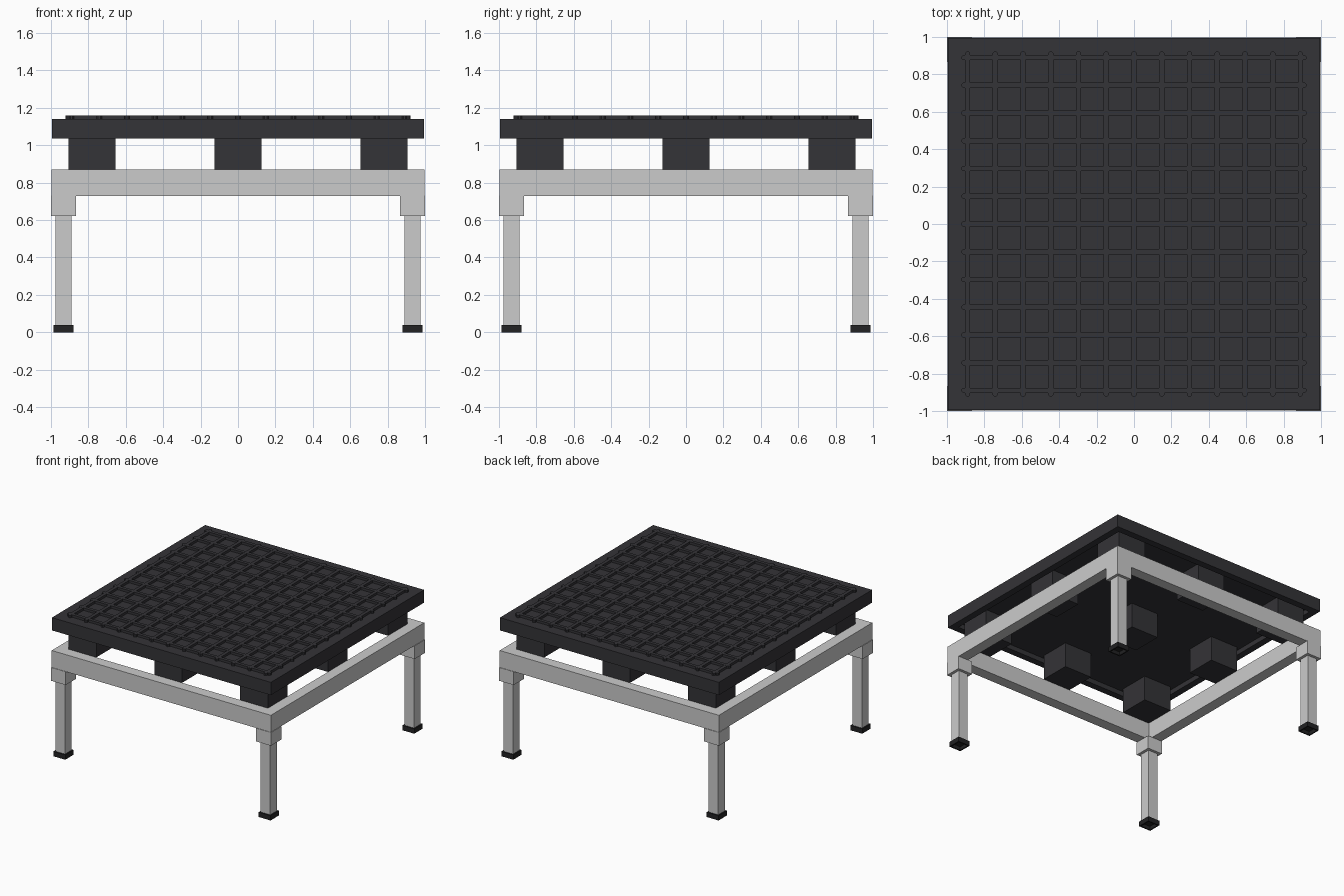
import bpy, bmesh
from math import pi
from mathutils import Matrix

if "Cube" in bpy.data.objects:
    bpy.data.objects.remove(bpy.data.objects["Cube"])


def material(name, rgb):
    m = bpy.data.materials.new(name)
    m.diffuse_color = (*rgb, 1)
    m.use_nodes = True
    m.node_tree.nodes["Principled BSDF"].inputs["Base Color"].default_value = m.diffuse_color
    return m


dark = material("dark_plastic", (0.034, 0.033, 0.038))
rubber = material("black_rubber", (0.016, 0.016, 0.017))


def finish(name, bm, mat=None):
    bmesh.ops.recalc_face_normals(bm, faces=bm.faces)
    me = bpy.data.meshes.new(name)
    bm.to_mesh(me)
    bm.free()
    ob = bpy.data.objects.new(name, me)
    bpy.context.collection.objects.link(ob)
    if mat:
        me.materials.append(mat)
    return ob


def box(name, cx, cy, half, z0, z1, mat=None, recess=None):
    """Square box; recess = (wall, depth) sinks a pocket into the underside."""
    bm = bmesh.new()
    bmesh.ops.create_cube(bm, size=1, matrix=Matrix.Translation((cx, cy, (z0 + z1) / 2))
                          @ Matrix.Diagonal((2 * half, 2 * half, z1 - z0, 1)))
    if recess:
        bottom = min(bm.faces, key=lambda f: f.calc_center_median().z)
        bmesh.ops.inset_region(bm, faces=[bottom], thickness=recess[0])
        pocket = bmesh.ops.extrude_face_region(bm, geom=[bottom])["geom"]
        if bottom.is_valid:
            bm.faces.remove(bottom)
        bmesh.ops.translate(bm, vec=(0, 0, recess[1]),
                            verts=[v for v in pocket if isinstance(v, bmesh.types.BMVert)])
    return finish(name, bm, mat)


def frame(name, outer, inner, z0, z1):
    """Mitred square ring swept from a rectangular section."""
    bm = bmesh.new()
    rings = [[bm.verts.new((sx * r, sy * r, z))
              for r, z in ((outer, z0), (outer, z1), (inner, z1), (inner, z0))]
             for sx, sy in ((-1, -1), (1, -1), (1, 1), (-1, 1))]
    for i in range(4):
        a, b = rings[i], rings[(i + 1) % 4]
        for j in range(4):
            k = (j + 1) % 4
            bm.faces.new((a[j], b[j], b[k], a[k]))
    return finish(name, bm)


def ribs(name, angle, z0, z1):
    """Row of parallel ribs with chamfered ends."""
    bm = bmesh.new()
    w, l, c = 0.014, 0.922, 0.008
    outline = [(-l, -w + c), (-l + c, -w), (l - c, -w), (l, -w + c),
               (l, w - c), (l - c, w), (-l + c, w), (-l, w - c)]
    for k in range(-6, 7):
        f = bm.faces.new([bm.verts.new((x, y + k * 0.1483, z0)) for x, y in outline])
        top = bmesh.ops.extrude_face_region(bm, geom=[f])["geom"]
        bmesh.ops.translate(bm, vec=(0, 0, z1 - z0),
                            verts=[v for v in top if isinstance(v, bmesh.types.BMVert)])
    bmesh.ops.rotate(bm, verts=bm.verts, matrix=Matrix.Rotation(angle, 3, 'Z'))
    return finish(name, bm, dark)


# Pallet deck with recessed underside and raised grid
box("pallet_deck", 0, 0, 0.995, 1.035, 1.14, dark, recess=(0.08, 0.04))
ribs("deck_ribs_x", 0, 1.135, 1.16)
ribs("deck_ribs_y", pi / 2, 1.135, 1.1595)

# Nine pallet blocks
for x in (-0.78, 0, 0.78):
    for y in (-0.78, 0, 0.78):
        box("pallet_block", x, y, 0.126, 0.87, 1.08, dark)

# Stand frame
frame("stand_frame", 0.996, 0.906, 0.73, 0.87)

# Corner sockets, legs and hollow rubber feet
for sx in (-1, 1):
    for sy in (-1, 1):
        x, y = sx * 0.933, sy * 0.933
        box("leg_socket", x, y, 0.067, 0.622, 0.731)
        box("stand_leg", x, y, 0.044, 0.036, 0.64)
        box("rubber_foot", x, y, 0.054, 0, 0.04, rubber, recess=(0.014, 0.03))
